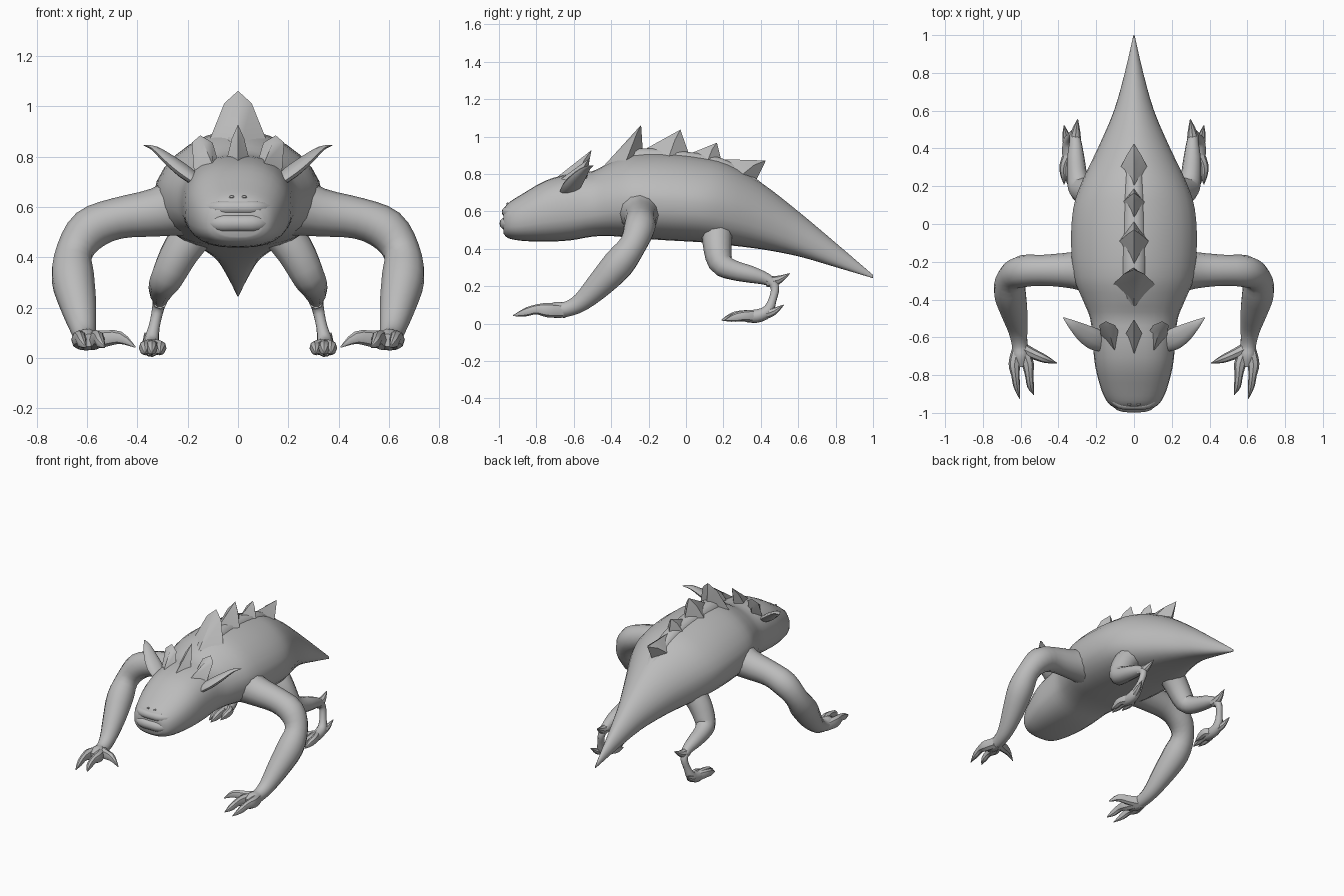
import bpy, bmesh, math
from mathutils import Vector

skin = bpy.data.materials.new("grey_skin")
skin.diffuse_color = (0.5, 0.5, 0.5, 1)


def finish(name, bm, angle=40):
    bmesh.ops.recalc_face_normals(bm, faces=bm.faces)
    me = bpy.data.meshes.new(name)
    bm.to_mesh(me)
    bm.free()
    me.materials.append(skin)
    ob = bpy.data.objects.new(name, me)
    bpy.context.collection.objects.link(ob)
    bpy.ops.object.select_all(action='DESELECT')
    ob.select_set(True)
    bpy.context.view_layer.objects.active = ob
    bpy.ops.object.shade_smooth_by_angle(angle=math.radians(angle))
    return ob


def spline(pts, steps):
    """Catmull-Rom interpolation of tuples of any length."""
    out = []
    for i in range(len(pts) - 1):
        p0, p1 = pts[max(i - 1, 0)], pts[i]
        p2, p3 = pts[i + 1], pts[min(i + 2, len(pts) - 1)]
        for s in range(steps):
            t = s / steps
            out.append([0.5 * (2 * b + (c - a) * t + (2 * a - 5 * b + 4 * c - d) * t * t
                               + (3 * b - a - 3 * c + d) * t ** 3)
                        for a, b, c, d in zip(p0, p1, p2, p3)])
    out.append(list(pts[-1]))
    return out


def skin_rings(bm, rings):
    vr = [[bm.verts.new(p) for p in r] for r in rings]
    n = len(vr[0])
    for a, b in zip(vr, vr[1:]):
        for i in range(n):
            bm.faces.new((a[i], a[(i + 1) % n], b[(i + 1) % n], b[i]))
    bm.faces.new(vr[0])
    bm.faces.new(vr[-1])


def limb(name, pts, flat=1.0, sides=10, steps=3, side=1):
    """Tapered tube along (x, y, z, radius); flat scales it vertically."""
    st = spline(pts, steps)
    cen = [Vector((p[0] * side, p[1], p[2])) for p in st]
    rings, u = [], None
    for i, c in enumerate(cen):
        t = (cen[min(i + 1, len(cen) - 1)] - cen[max(i - 1, 0)]).normalized()
        if u is None:
            u = t.cross(Vector((0, 0, 1)))
            if u.length < 0.1:
                u = Vector((1, 0, 0))
        u = (u - t * u.dot(t)).normalized()
        v = t.cross(u)
        r = max(st[i][3], 0.002)
        rings.append([c + u * r * math.cos(a) + v * r * flat * math.sin(a)
                      for a in (2 * math.pi * k / sides for k in range(sides))])
    bm = bmesh.new()
    skin_rings(bm, rings)
    return finish(name, bm)


def spike(name, front, back, w, tip, waist=0.45, level=0.6):
    """Leaf-shaped horn: sunken diamond base, narrower middle, pointed tip."""
    f, b, t = Vector(front), Vector(back), Vector(tip)
    m = f.lerp(b, 0.55)
    base = [f, m + Vector((w, 0, -0.04)), b, m + Vector((-w, 0, -0.04))]
    c = m.lerp(t, level)
    mid = [f.lerp(t, level), c + Vector((w * waist, 0, 0)),
           b.lerp(t, level), c - Vector((w * waist, 0, 0))]
    bm = bmesh.new()
    skin_rings(bm, [base, mid])
    top = bm.verts.new(t)
    bm.faces.ensure_lookup_table()
    cap = bm.faces[-1]
    ring = list(cap.verts)
    bm.faces.remove(cap)
    for i in range(4):
        bm.faces.new((ring[i], ring[(i + 1) % 4], top))
    finish(name, bm, 45)


# Body, head and tail in one loft: y, half width, top, bottom, roundness of the upper half
stations = [(-0.976, 0.095, 0.61, 0.482, 0.9), (-0.95, 0.135, 0.645, 0.457, 0.9),
            (-0.88, 0.172, 0.69, 0.443, 0.88), (-0.75, 0.206, 0.765, 0.438, 0.86),
            (-0.62, 0.219, 0.80, 0.445, 0.86), (-0.5, 0.232, 0.815, 0.465, 0.92),
            (-0.4, 0.272, 0.865, 0.468, 1.08), (-0.28, 0.318, 0.905, 0.458, 1.14),
            (-0.1, 0.333, 0.91, 0.445, 1.16), (0.08, 0.322, 0.89, 0.435, 1.14),
            (0.22, 0.278, 0.855, 0.42, 1.1), (0.4, 0.192, 0.755, 0.398, 1.1),
            (0.6, 0.106, 0.60, 0.36, 1.1), (0.8, 0.049, 0.432, 0.302, 1.1),
            (1.0, 0.003, 0.26, 0.243, 1.0)]
rings = []
for y, w, top, bot, up in spline(stations, 3):
    mid = bot + (top - bot) * 0.46
    ring = []
    for k in range(28):
        a = 2 * math.pi * k / 28
        c, s = math.cos(a), math.sin(a)
        e = up if s > 0 else 0.78
        h = top - mid if s > 0 else mid - bot
        ring.append((math.copysign(abs(c) ** e, c) * w, y, mid + math.copysign(abs(s) ** e, s) * h))
    rings.append(ring)
bm = bmesh.new()
skin_rings(bm, rings)
finish("body", bm, 50)

# Lips and nostrils
for name, z, y, r in (("upper_lip", 0.597, -0.957, 0.028), ("lower_lip", 0.535, -0.963, 0.034)):
    limb(name, [(-0.13, y + 0.045, z, 0.015), (-0.075, y + 0.008, z, r), (0, y, z, r),
                (0.075, y + 0.008, z, r), (0.13, y + 0.045, z, 0.015)], sides=12)
for s in (-1, 1):
    limb("nostril", [(0.018, -0.945, 0.63, 0.003), (0.021, -0.955, 0.64, 0.006),
                     (0.029, -0.954, 0.64, 0.006), (0.034, -0.943, 0.63, 0.003)], side=s, sides=6)

# Spines along the back, joined by a low ridge
limb("back_ridge", [(0, -0.46, 0.80, 0.03), (0, -0.32, 0.885, 0.055), (0, -0.2, 0.90, 0.06),
                    (0, 0.0, 0.885, 0.055), (0, 0.18, 0.855, 0.05), (0, 0.32, 0.785, 0.04),
                    (0, 0.45, 0.695, 0.025)], 0.65)
spike("back_spine_1", (0, -0.47, 0.81), (0, -0.23, 0.91), 0.13, (0, -0.24, 1.062), 0.42, 0.75)
spike("back_spine_2", (0, -0.25, 0.915), (0, 0.02, 0.895), 0.09, (0, -0.03, 1.037))
spike("back_spine_3", (0, 0.0, 0.90), (0, 0.19, 0.87), 0.07, (0, 0.165, 0.967))
spike("back_spine_4", (0, 0.15, 0.88), (0, 0.37, 0.757), 0.085, (0, 0.427, 0.872))

# Crest on the head
spike("middle_crest", (0, -0.70, 0.775), (0, -0.53, 0.80), 0.055, (0, -0.505, 0.928))

for s in (-1, 1):
    spike("side_crest", (0.10 * s, -0.68, 0.765), (0.135 * s, -0.53, 0.775), 0.055,
          (0.15 * s, -0.515, 0.885), 0.75, 0.75)
    # Ears
    limb("ear", [(0.16, -0.635, 0.70, 0.045), (0.21, -0.61, 0.738, 0.057), (0.27, -0.575, 0.785, 0.047),
                 (0.33, -0.53, 0.832, 0.024), (0.375, -0.495, 0.845, 0.002)], 0.45, side=s)
    # Front leg
    limb("front_leg", [(0.2, -0.25, 0.61, 0.125), (0.33, -0.245, 0.578, 0.096), (0.48, -0.245, 0.555, 0.082),
                       (0.59, -0.25, 0.51, 0.085), (0.652, -0.285, 0.42, 0.074), (0.657, -0.36, 0.32, 0.086),
                       (0.635, -0.46, 0.21, 0.073), (0.615, -0.56, 0.115, 0.052),
                       (0.605, -0.64, 0.077, 0.042), (0.60, -0.70, 0.073, 0.044),
                       (0.595, -0.755, 0.07, 0.025)], sides=12, side=s)
    # Clawed fingers
    limb("outer_finger", [(0.615, -0.66, 0.068, 0.03), (0.632, -0.74, 0.072, 0.032),
                          (0.628, -0.80, 0.076, 0.022), (0.62, -0.86, 0.06, 0.018),
                          (0.605, -0.925, 0.042, 0.002)], 1.2, side=s, sides=8)
    limb("inner_finger", [(0.59, -0.66, 0.068, 0.03), (0.562, -0.74, 0.072, 0.032),
                          (0.555, -0.80, 0.076, 0.022), (0.547, -0.86, 0.06, 0.018),
                          (0.53, -0.905, 0.042, 0.002)], 1.2, side=s, sides=8)
    limb("thumb", [(0.61, -0.65, 0.07, 0.034), (0.54, -0.685, 0.075, 0.028),
                   (0.47, -0.715, 0.08, 0.021), (0.408, -0.737, 0.042, 0.002)], 1.2, side=s, sides=8)
    # Hind leg
    limb("hind_leg", [(0.15, 0.17, 0.53, 0.085), (0.225, 0.167, 0.43, 0.078), (0.28, 0.185, 0.325, 0.067),
                      (0.30, 0.25, 0.287, 0.055), (0.308, 0.35, 0.262, 0.046), (0.31, 0.435, 0.235, 0.032),
                      (0.318, 0.475, 0.195, 0.024), (0.333, 0.462, 0.125, 0.022),
                      (0.345, 0.435, 0.065, 0.032), (0.345, 0.38, 0.04, 0.036),
                      (0.343, 0.32, 0.04, 0.032)], side=s)
    # Hock and heel spurs
    limb("hock_spur", [(0.31, 0.43, 0.225, 0.03), (0.308, 0.49, 0.232, 0.024),
                       (0.298, 0.555, 0.268, 0.002)], side=s, sides=8)
    limb("heel_spur", [(0.348, 0.42, 0.05, 0.028), (0.36, 0.47, 0.065, 0.02),
                       (0.37, 0.522, 0.1, 0.002)], side=s, sides=8)
    # Toes
    for x, tip in ((0.31, 0.25), (0.343, 0.19), (0.37, 0.21)):
        limb("toe", [(0.345, 0.37, 0.04, 0.03), (x, tip + 0.1, 0.042, 0.024),
                     (x, tip + 0.05, 0.032, 0.02), (x, tip, 0.018, 0.002)], 1.15, side=s, sides=8)
